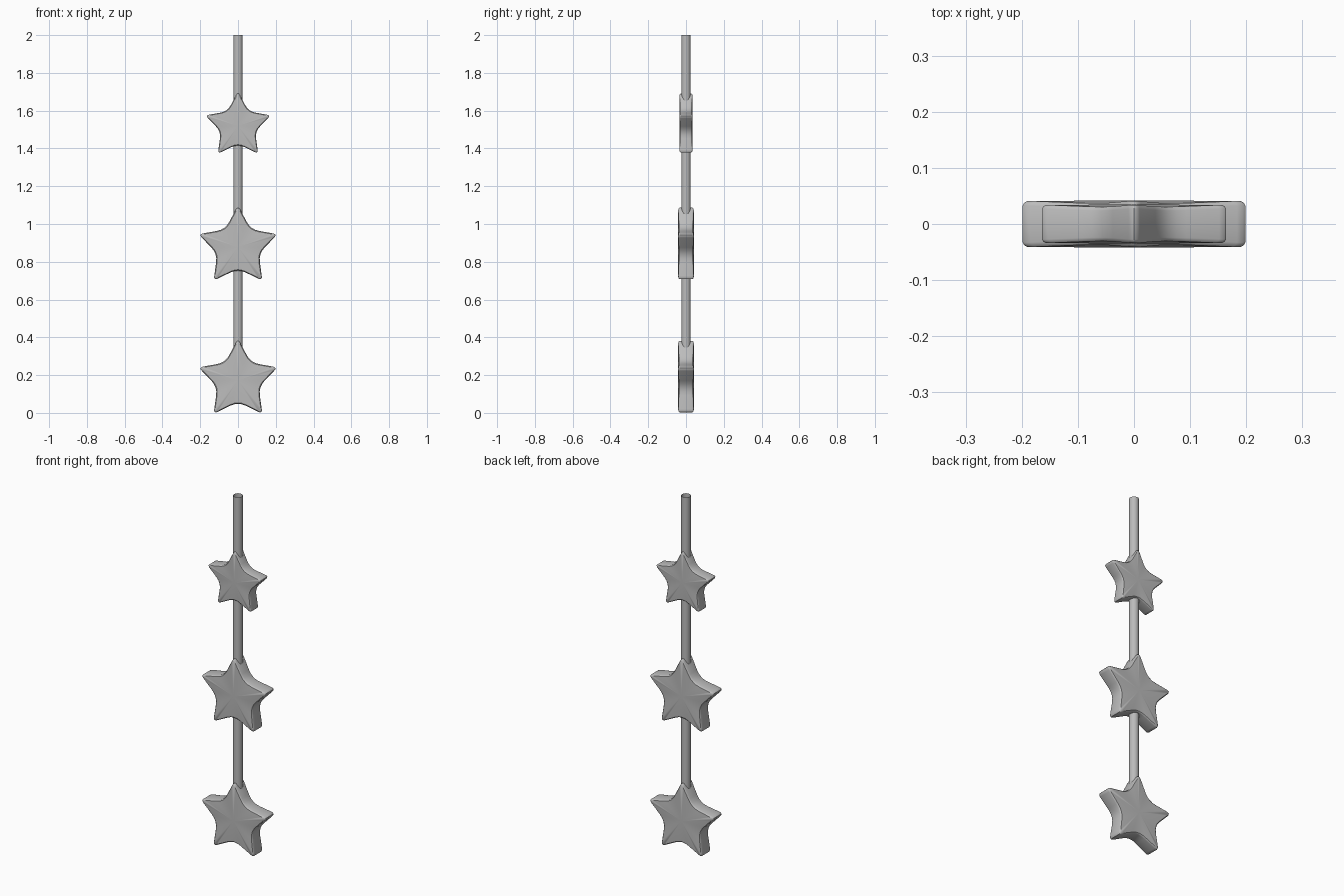
import bpy, bmesh
from math import sin, cos, pi
from mathutils import Vector

cube = bpy.data.objects.get("Cube")
if cube:
    bpy.data.objects.remove(cube, do_unlink=True)

grey = bpy.data.materials.new("plain grey")
grey.use_nodes = True
colour = (0.5, 0.5, 0.5, 1)
grey.diffuse_color = colour
grey.node_tree.nodes["Principled BSDF"].inputs["Base Color"].default_value = colour


def finish(name, bm, angle):
    mesh = bpy.data.meshes.new(name)
    bm.to_mesh(mesh)
    bm.free()
    mesh.materials.append(grey)
    obj = bpy.data.objects.new(name, mesh)
    bpy.context.collection.objects.link(obj)
    bpy.ops.object.select_all(action="DESELECT")
    obj.select_set(True)
    bpy.context.view_layer.objects.active = obj
    bpy.ops.object.shade_smooth_by_angle(angle=angle)
    return obj


def star_outline(outer=0.22, inner=0.115, steps=4):
    """Five-pointed outline with rounded tips and valleys, as (x, z) vectors."""
    corners = [Vector((sin(i * pi / 5), cos(i * pi / 5))) * (inner if i % 2 else outer)
               for i in range(10)]
    points = []
    for i, c in enumerate(corners):
        trim = 0.32 if i % 2 else 0.18
        a = c.lerp(corners[i - 1], trim)
        b = c.lerp(corners[(i + 1) % 10], trim)
        for k in range(steps + 1):
            t = k / steps
            points.append(a.lerp(c, t).lerp(c.lerp(b, t), t))
    return points


def star(name, z, size):
    bm = bmesh.new()
    outline = star_outline()

    # Rings run from the back bevel to the front bevel
    def ring(scale, depth, side):
        verts = []
        for p in outline:
            reach = min(1, max(0, (p.length - 0.125) / 0.08))
            y = side * (depth - 0.004 * (1 - reach))
            verts.append(bm.verts.new((p.x * scale, y, p.y * scale)))
        return verts

    rings = [ring(0.955, 0.041, 1), ring(0.985, 0.038, 1), ring(1, 0.033, 1),
             ring(1, 0.033, -1), ring(0.985, 0.038, -1), ring(0.955, 0.041, -1)]
    n = len(outline)
    for lower, upper in zip(rings, rings[1:]):
        for i in range(n):
            j = (i + 1) % n
            bm.faces.new((lower[i], lower[j], upper[j], upper[i]))
    # Faceted faces fan out from a central point
    for edge, side in ((rings[0], 1), (rings[-1], -1)):
        centre = bm.verts.new((0, side * 0.042, 0))
        for i in range(n):
            bm.faces.new((edge[i], edge[(i + 1) % n], centre))
    bmesh.ops.recalc_face_normals(bm, faces=bm.faces)
    obj = finish(name, bm, 0.6)
    obj.location.z = z
    obj.scale = (size, size, size)


# Stars threaded on the rod
star("bottom_star", 0.173, 1)
star("middle_star", 0.878, 1)
star("top_star", 1.519, 0.827)

# Open-ended rod
bm = bmesh.new()
bmesh.ops.create_cone(bm, cap_ends=False, segments=24, radius1=0.025,
                      radius2=0.025, depth=1.8)
rod = finish("rod", bm, 0.6)
rod.location.z = 1.1
